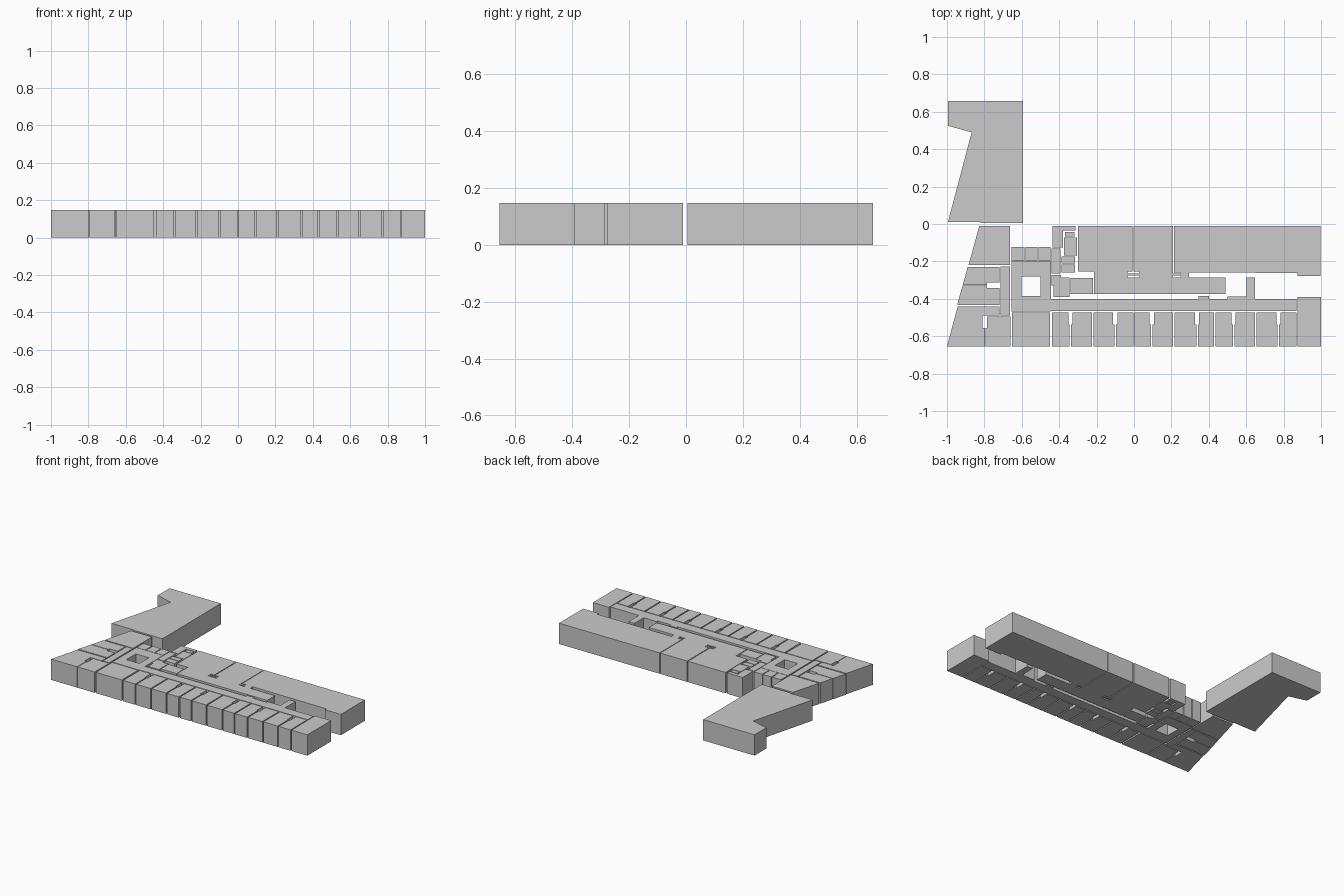
import bpy, bmesh

H = 0.147   # storey height
G = 0.004   # half wall gap between rooms


def prism(name, pts):
    """Extrude a floor outline up to the storey height."""
    bm = bmesh.new()
    f = bm.faces.new([bm.verts.new((x, y, 0)) for x, y in pts])
    ext = bmesh.ops.extrude_face_region(bm, geom=[f], use_keep_orig=True)
    top = [v for v in ext["geom"] if isinstance(v, bmesh.types.BMVert)]
    bmesh.ops.translate(bm, verts=top, vec=(0, 0, H))
    bmesh.ops.recalc_face_normals(bm, faces=bm.faces)
    me = bpy.data.meshes.new(name)
    bm.to_mesh(me)
    bm.free()
    ob = bpy.data.objects.new(name, me)
    bpy.context.collection.objects.link(ob)
    return ob


def room(name, x0, x1, y0, y1):
    return prism(name, [(x0, y0), (x1, y0), (x1, y1), (x0, y1)])


# Detached rear annex
prism("annex", [(-.995, .01), (-.82, .01), (-.82, .005), (-.594, .005),
                (-.594, .657), (-.995, .657), (-.995, .525), (-.868, .49)])

# Slanted west wing
prism("west_hall", [(-.885, -.22), (-.664, -.22), (-.664, -.01), (-.827, -.01)])
prism("west_room_upper", [(-.915, -.325), (-.785, -.325), (-.785, -.313),
                          (-.72, -.313), (-.72, -.229), (-.889, -.229)])
prism("west_room_lower", [(-.945, -.432), (-.72, -.432), (-.72, -.343),
                          (-.785, -.343), (-.785, -.33), (-.917, -.33)])
prism("west_corner_room", [(-1, -.655), (-.797, -.655), (-.797, -.555), (-.809, -.555),
                           (-.809, -.49), (-.72, -.49), (-.72, -.441), (-.943, -.441)])
room("west_corridor", -.713, -.664, -.488, -.227)
prism("west_front_room", [(-.793, -.655), (-.66, -.655), (-.66, -.495),
                          (-.785, -.495), (-.785, -.555), (-.793, -.555)])

# Corridor around the light well, in two halves
prism("well_corridor_west", [(-.655, -.468), (-.55, -.468), (-.55, -.385), (-.602, -.385),
                             (-.602, -.28), (-.55, -.28), (-.55, -.2), (-.655, -.2)])
prism("well_corridor_east", [(-.55, -.468), (-.445, -.468), (-.445, -.2), (-.55, -.2),
                             (-.55, -.28), (-.5, -.28), (-.5, -.385), (-.55, -.385)])
for i, (a, b) in enumerate([(-.655, -.586), (-.58, -.516), (-.51, -.447)]):
    room(f"store_{i}", a, b, -.197, -.122)

# Long corridor with door bays and the side passage
prism("front_corridor", [(-.445, -.466), (.87, -.466), (.87, -.4), (.648, -.4),
                         (.648, -.285), (.602, -.285), (.602, -.388), (.5, -.388),
                         (.5, -.4), (.4, -.4), (.4, -.386), (.345, -.386),
                         (.345, -.4), (-.445, -.4)])
room("east_end_room", .875, 1, -.655, -.39)

# Front row of rooms; shafts are notched out of the shared corners
room("front_room_wide", -.652, -.449, -.655, -.474)
edges = [-.442, -.34, -.22, -.1, 0, .095, .213, .337, .433, .533, .652, .772, .872]
shafts = {-.34, -.1, .095, .337, .533, .772}
T, N, W = -.472, -.537, .011
for i, (a, b) in enumerate(zip(edges, edges[1:])):
    pts = [(a + G, -.655), (b - G, -.655)]
    if b in shafts:
        pts += [(b - G, N), (b - W, N), (b - W, T)]
    else:
        pts += [(b - G, T)]
    if a in shafts:
        pts += [(a + W, T), (a + W, N), (a + G, N)]
    else:
        pts += [(a + G, T)]
    prism(f"front_room_{i}", pts)

# Service core
prism("core_stair", [(-.435, -.125), (-.38, -.125), (-.38, -.035), (-.313, -.035),
                     (-.313, -.01), (-.435, -.01)])
room("core_duct", -.37, -.318, -.068, -.042)
room("core_lobby", -.375, -.304, -.168, -.073)
room("core_closet", -.388, -.315, -.21, -.174)
room("core_wash", -.388, -.315, -.258, -.216)
room("core_lift", -.442, -.394, -.265, -.131)
prism("core_hall", [(-.43, -.39), (-.345, -.39), (-.345, -.285), (-.39, -.285),
                    (-.39, -.272), (-.442, -.272), (-.442, -.33), (-.43, -.33)])

# Large rear halls and the inner lobby, with pillar slits between them
room("rear_hall_west", -.3, -.008, -.255, -.01)
room("rear_hall_middle", -.002, .208, -.255, -.01)
prism("rear_hall_east", [(.213, -.258), (.875, -.262), (.875, -.278), (.998, -.278),
                         (.998, -.01), (.213, -.01)])
room("inner_lobby_west", -.34, -.218, -.375, -.29)
room("inner_lobby", -.213, .49, -.375, -.286)
for i, (a, b) in enumerate([(-.213, -.036), (.03, .208), (.248, .295)]):
    room(f"lobby_door_{i}", a, b, -.286, -.255)
room("door_sill_west", -.036, .03, -.275, -.265)
room("door_sill_east", .208, .248, -.275, -.265)
